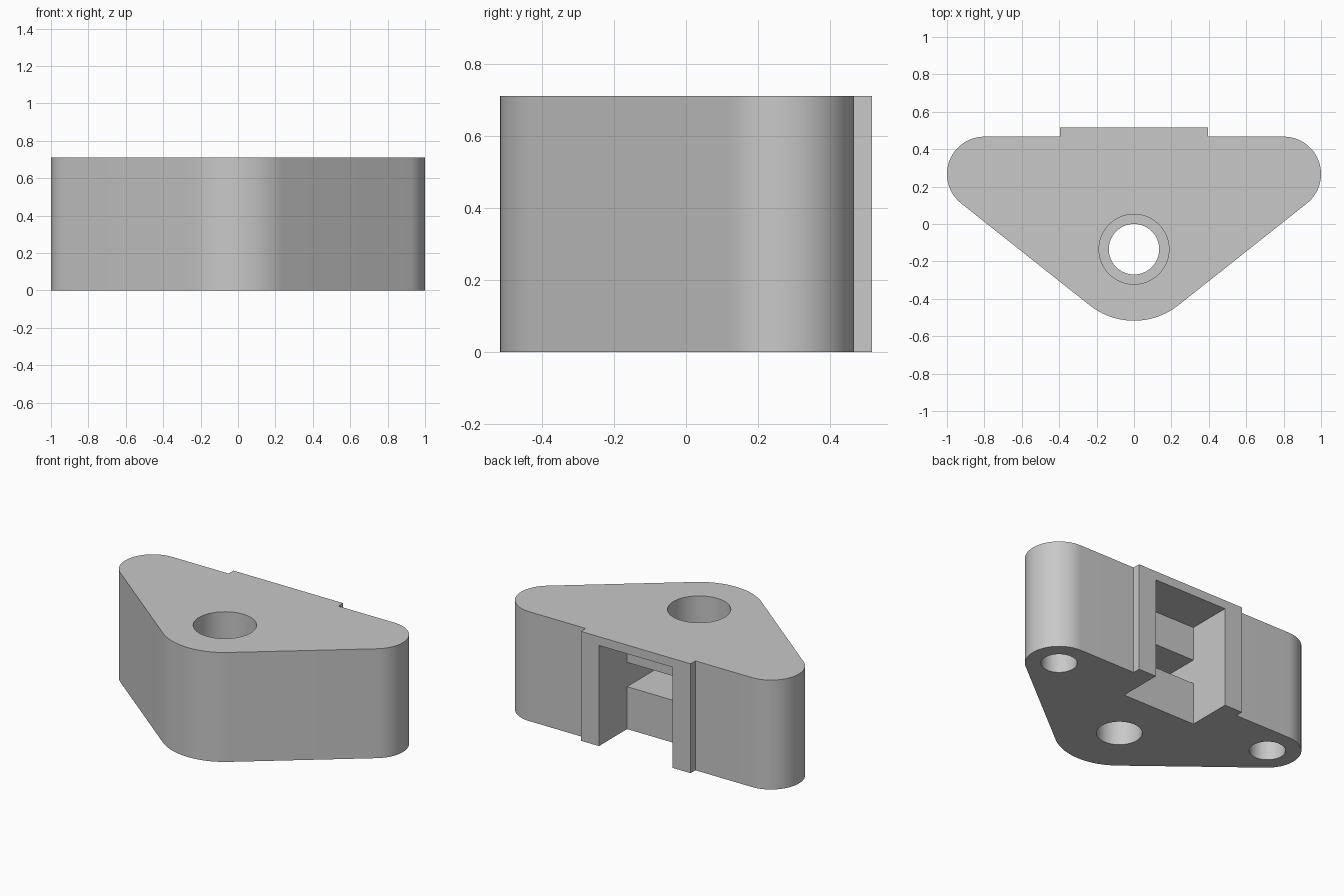
import bpy, bmesh
from math import sin, cos, pi, radians, acos, atan2, hypot
from mathutils import Matrix, Vector

cube = bpy.data.objects.get("Cube")
if cube:
    bpy.data.objects.remove(cube, do_unlink=True)

HEIGHT = 0.712
EAR = (0.8, 0.267)      # centre of each rounded ear
EAR_R = 0.2
NOSE_Y = -0.135         # centre of the rounded nose and its bolt hole
NOSE_R = 0.382
BACK = EAR[1] + EAR_R
PAD_X, PAD_Y = 0.395, 0.517

grey = bpy.data.materials.new("plain grey")
grey.use_nodes = True
colour = (0.58, 0.58, 0.58, 1)
grey.diffuse_color = colour
grey.node_tree.nodes["Principled BSDF"].inputs["Base Color"].default_value = colour


def make_object(name, bm):
    bmesh.ops.recalc_face_normals(bm, faces=bm.faces)
    mesh = bpy.data.meshes.new(name)
    bm.to_mesh(mesh)
    bm.free()
    mesh.materials.append(grey)
    obj = bpy.data.objects.new(name, mesh)
    bpy.context.collection.objects.link(obj)
    return obj


def prism(name, points, direction):
    """Extrude a closed 3D outline along a direction."""
    bm = bmesh.new()
    face = bm.faces.new([bm.verts.new(p) for p in points])
    extruded = bmesh.ops.extrude_face_region(bm, geom=[face])["geom"]
    moved = [v for v in extruded if isinstance(v, bmesh.types.BMVert)]
    bmesh.ops.translate(bm, verts=moved, vec=Vector(direction))
    return make_object(name, bm)


def cylinder(name, x, y, radius, low, high):
    bm = bmesh.new()
    bmesh.ops.create_cone(bm, cap_ends=True, segments=64, radius1=radius, radius2=radius,
                          depth=high - low,
                          matrix=Matrix.Translation((x, y, (low + high) / 2)))
    return make_object(name, bm)


def arc(cx, cy, r, start, end, steps):
    angles = [start + (end - start) * i / steps for i in range(steps + 1)]
    return [(cx + r * cos(a), cy + r * sin(a)) for a in angles]


# Body outline: nose arc and ear arc joined by their common tangent, then mirrored
dx, dy = EAR[0], EAR[1] - NOSE_Y
tangent = atan2(dy, dx) - acos((NOSE_R - EAR_R) / hypot(dx, dy))
right_half = arc(0, NOSE_Y, NOSE_R, -pi / 2, tangent, 16)
right_half += arc(*EAR, EAR_R, tangent, pi / 2, 32)
right_half += [(PAD_X, BACK), (PAD_X, PAD_Y)]
outline = right_half + [(-x, y) for x, y in reversed(right_half[1:])]
body = prism("bracket_body", [(x, y, 0) for x, y in outline], (0, 0, HEIGHT))

# Back recess, open below, with a deeper slot reaching the bolt hole
SLOT_X, RECESS_Y, SLOT_END = 0.265, 0.227, -0.33
SLOT_LOW, SLOT_HIGH, RECESS_TOP = 0.276, 0.434, 0.655
section = [(0.7, -0.1), (0.7, RECESS_TOP), (RECESS_Y, RECESS_TOP), (RECESS_Y, SLOT_HIGH),
           (SLOT_END, SLOT_HIGH), (SLOT_END, SLOT_LOW), (RECESS_Y, SLOT_LOW), (RECESS_Y, -0.1)]
cutters = [prism("recess_cutter", [(-SLOT_X, y, z) for y, z in section], (2 * SLOT_X, 0, 0))]

# Stepped bolt hole through the nose
slot_mid = (SLOT_LOW + SLOT_HIGH) / 2
cutters.append(cylinder("bolt_head_cutter", 0, NOSE_Y, 0.187, slot_mid, 1))
cutters.append(cylinder("bolt_shaft_cutter", 0, NOSE_Y, 0.135, -0.1, slot_mid))

# Blind holes under the ears
for side in (-1, 1):
    cutters.append(cylinder("ear_hole_cutter", side * EAR[0], EAR[1], 0.107, -0.1, 0.5))

bpy.ops.object.select_all(action="DESELECT")
bpy.context.view_layer.objects.active = body
body.select_set(True)
for cutter in cutters:
    mod = body.modifiers.new("cut", "BOOLEAN")
    mod.operation = "DIFFERENCE"
    mod.solver = "EXACT"
    mod.object = cutter
    bpy.ops.object.modifier_apply(modifier=mod.name)
    bpy.data.objects.remove(cutter, do_unlink=True)

bpy.ops.object.shade_smooth_by_angle(angle=radians(30))
